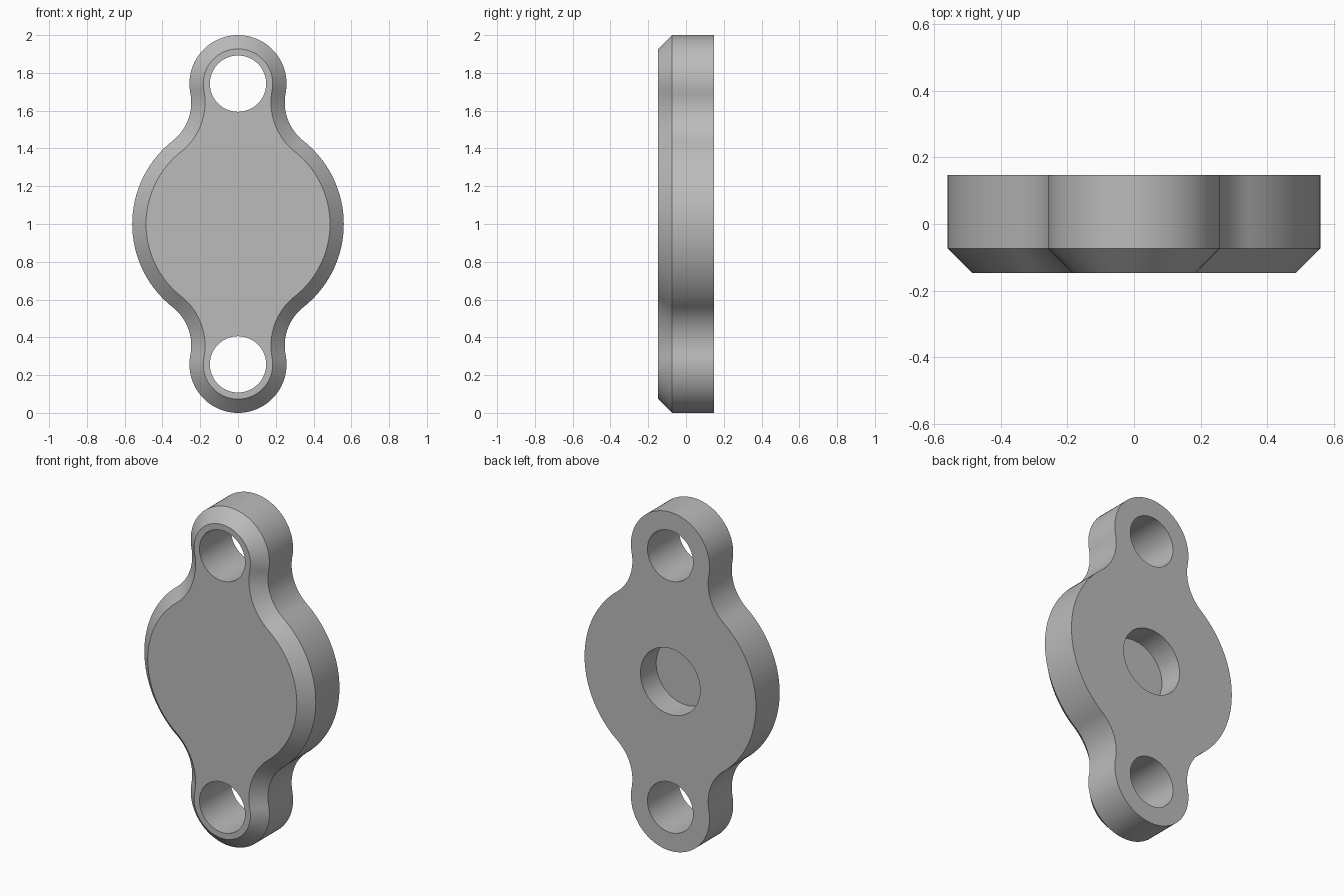
import bpy
import bmesh
from math import sin, cos, pi, atan2, sqrt, radians

if "Cube" in bpy.data.objects:
    bpy.data.objects.remove(bpy.data.objects["Cube"], do_unlink=True)

BODY_R, EAR_R, EAR_Z, FILLET_R = 0.56, 0.257, 0.743, 0.26
HOLE_R, RECESS_R = 0.149, 0.195
FRONT, BACK, CHAMFER = -0.147, 0.147, 0.073

grey = bpy.data.materials.new("plain grey")
grey.use_nodes = True
colour = (0.5, 0.5, 0.5, 1)
grey.diffuse_color = colour
grey.node_tree.nodes["Principled BSDF"].inputs["Base Color"].default_value = colour


def arc(cx, cz, r, a0, a1, n, side=1):
    """Points with outward normals; side=-1 for a concave arc."""
    out = []
    for i in range(n):
        a = a0 + (a1 - a0) * i / n
        out.append((cx + r * cos(a), cz + r * sin(a), side * cos(a), side * sin(a)))
    return out


def outline():
    # centre of the concave fillet tangent to the body and the ear
    d1, d2 = BODY_R + FILLET_R, EAR_R + FILLET_R
    fz = (d1 ** 2 - d2 ** 2 + EAR_Z ** 2) / (2 * EAR_Z)
    fx = sqrt(d1 ** 2 - fz ** 2)
    body_a = atan2(fz, fx)
    ear_a = atan2(fz - EAR_Z, fx)
    # upper half, from right to left, then turned half round for the lower half
    pts = arc(0, 0, BODY_R, -body_a, body_a, 40)
    pts += arc(fx, fz, FILLET_R, body_a - pi, ear_a - pi, 20, -1) if ear_a > body_a \
        else arc(fx, fz, FILLET_R, body_a + pi, ear_a + pi, 20, -1)
    pts += arc(0, EAR_Z, EAR_R, ear_a, pi - ear_a, 48)
    pts += arc(-fx, fz, FILLET_R, -ear_a, -body_a, 20, -1)
    return pts + [tuple(-c for c in p) for p in pts]


bm = bmesh.new()


def ring(pts, y, inset=0):
    vs = [bm.verts.new((x - nx * inset, y, 1 + z - nz * inset)) for x, z, nx, nz in pts]
    return vs


def loop_edges(vs):
    return [bm.edges.get(p) or bm.edges.new(p) for p in zip(vs, vs[1:] + vs[:1])]


def bridge(a, b):
    n = len(a)
    for i in range(n):
        j = (i + 1) % n
        bm.faces.new((a[i], a[j], b[j], b[i]))


def fill(*rings):
    edges = [e for r in rings for e in loop_edges(r)]
    bmesh.ops.triangle_fill(bm, use_beauty=True, use_dissolve=False, edges=edges)


# outer wall with the chamfered front rim
shape = outline()
front = ring(shape, FRONT, CHAMFER)
rim = ring(shape, FRONT + CHAMFER)
back = ring(shape, BACK)
bridge(front, rim)
bridge(rim, back)

# through holes in both ears
front_holes, back_holes = [], []
for s in (1, -1):
    circle = arc(0, s * EAR_Z, HOLE_R, 0, 2 * pi, 64)
    front_holes.append(ring(circle, FRONT))
    back_holes.append(ring(circle, BACK))
    bridge(front_holes[-1], back_holes[-1])

# blind recess in the back
circle = arc(0, 0, RECESS_R, 0, 2 * pi, 64)
recess, floor = ring(circle, BACK), ring(circle, 0)
bridge(recess, floor)
bm.faces.new(floor)

# flat front and back
fill(front, *front_holes)
fill(back, recess, *back_holes)
bmesh.ops.recalc_face_normals(bm, faces=bm.faces)

mesh = bpy.data.meshes.new("flange_plate")
bm.to_mesh(mesh)
bm.free()
mesh.materials.append(grey)
plate = bpy.data.objects.new("flange_plate", mesh)
bpy.context.collection.objects.link(plate)
bpy.ops.object.select_all(action="DESELECT")
plate.select_set(True)
bpy.context.view_layer.objects.active = plate
bpy.ops.object.shade_smooth_by_angle(angle=radians(30))
